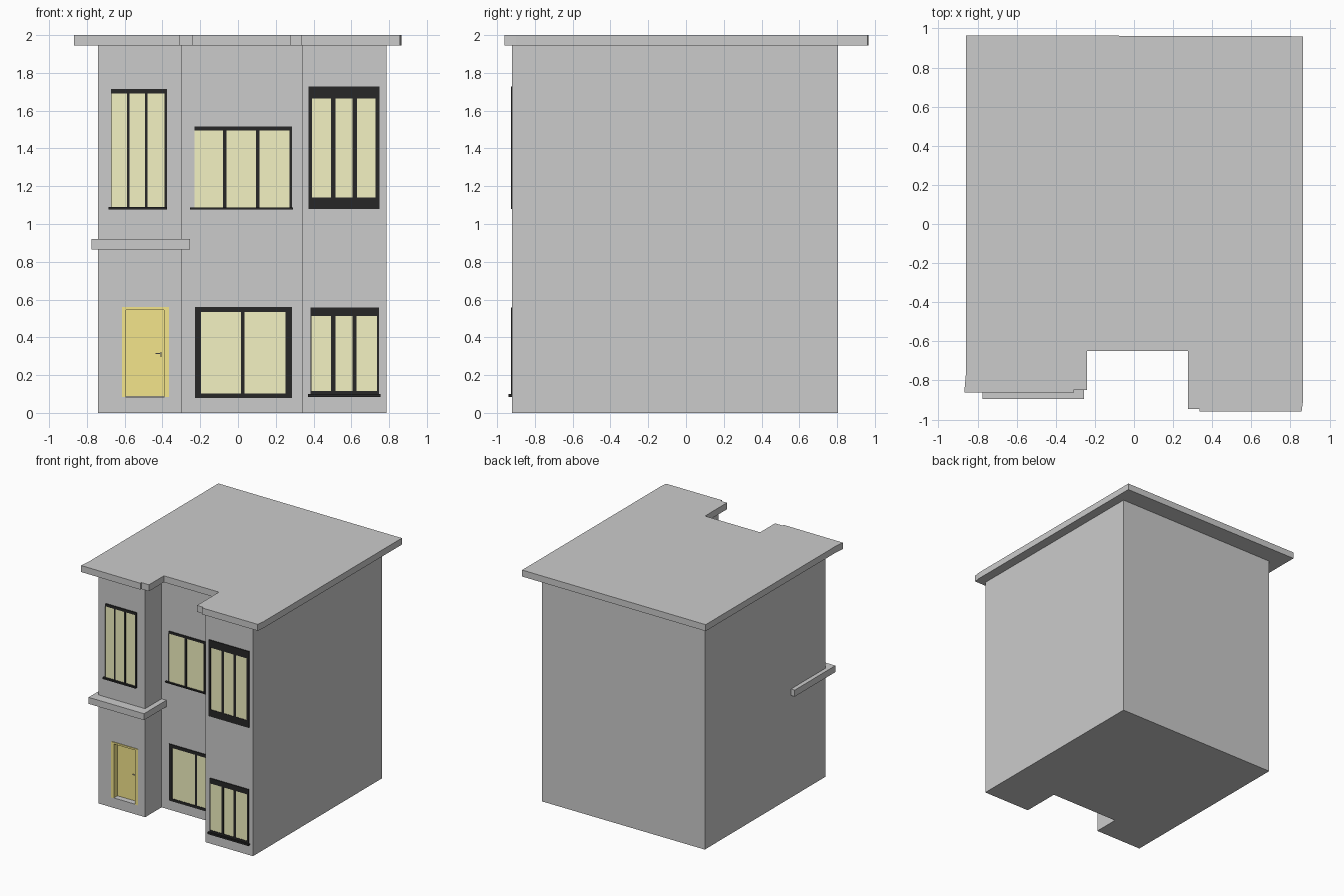
import bpy, bmesh
from mathutils import Vector

if "Cube" in bpy.data.objects:
    bpy.data.objects.remove(bpy.data.objects["Cube"])


def material(name, rgb):
    m = bpy.data.materials.new(name)
    m.diffuse_color = (*rgb, 1)
    m.use_nodes = True
    m.node_tree.nodes["Principled BSDF"].inputs["Base Color"].default_value = m.diffuse_color
    return m


GLASS = material("lit_glass", (0.9, 0.89, 0.54))
BLACK = material("black_frame", (0.02, 0.02, 0.02))
DOOR = material("door_yellow", (0.9, 0.78, 0.26))


def make(name, bm, mat=None):
    bmesh.ops.recalc_face_normals(bm, faces=bm.faces)
    me = bpy.data.meshes.new(name)
    bm.to_mesh(me)
    bm.free()
    ob = bpy.data.objects.new(name, me)
    bpy.context.collection.objects.link(ob)
    if mat:
        me.materials.append(mat)
    return ob


def prism(name, outline, z0, z1):
    bm = bmesh.new()
    face = bm.faces.new([bm.verts.new((x, y, z0)) for x, y in outline])
    ext = bmesh.ops.extrude_face_region(bm, geom=[face])["geom"]
    for v in ext:
        if isinstance(v, bmesh.types.BMVert):
            v.co.z = z1
    return make(name, bm)


def boxes(name, specs, mat=None):
    """One object from boxes given as (x0, x1, y0, y1, z0, z1)."""
    bm = bmesh.new()
    for x0, x1, y0, y1, z0, z1 in specs:
        vs = bmesh.ops.create_cube(bm, size=1)["verts"]
        for v in vs:
            v.co = Vector(((x0 + x1) / 2 + v.co.x * (x1 - x0),
                           (y0 + y1) / 2 + v.co.y * (y1 - y0),
                           (z0 + z1) / 2 + v.co.z * (z1 - z0)))
    return make(name, bm, mat)


LEFT, MID, RIGHT = -0.815, -0.595, -0.92  # front wall planes

# House body with recessed middle bay
body = prism("house_body", [
    (-0.74, 0.805), (-0.74, LEFT), (-0.30, LEFT), (-0.30, MID),
    (0.34, MID), (0.34, RIGHT), (0.785, RIGHT), (0.785, 0.805)], 0, 1.945)

# Overhanging roof slab with stepped front
prism("roof_slab", [
    (-0.86, 0.965), (-0.86, -0.77), (-0.868, -0.862), (-0.31, -0.865),
    (-0.31, -0.85), (-0.24, -0.85), (-0.24, -0.65), (0.277, -0.65),
    (0.277, -0.945), (0.335, -0.945), (0.335, -0.96), (0.857, -0.96),
    (0.865, -0.90), (0.865, 0.96)], 1.945, 2.0)

# Porch canopy wrapping the left block
boxes("porch_canopy", [(-0.775, -0.255, -0.895, -0.35, 0.865, 0.92)])

# Door recess cut into the wall
cutter = boxes("door_cutter", [(-0.597, -0.388, LEFT - 0.1, LEFT + 0.06, 0.085, 0.547)])
cutter.hide_render = True
mod = body.modifiers.new("door_recess", "BOOLEAN")
mod.object = cutter
mod.solver = "EXACT"
bpy.context.view_layer.objects.active = body
bpy.ops.object.modifier_apply(modifier=mod.name)
bpy.data.objects.remove(cutter)

# Door frame lines the recess
fy0, fy1 = LEFT - 0.006, LEFT + 0.058
boxes("door_frame", [(-0.615, -0.595, fy0, LEFT, 0.085, 0.56),
                     (-0.39, -0.365, fy0, LEFT, 0.085, 0.56),
                     (-0.595, -0.39, fy0, LEFT, 0.545, 0.56),
                     (-0.5965, -0.592, LEFT, fy1, 0.086, 0.546),
                     (-0.393, -0.3885, LEFT, fy1, 0.086, 0.546)], DOOR)
boxes("door_leaf", [(-0.592, -0.393, LEFT + 0.045, fy1, 0.087, 0.545)], DOOR)
boxes("door_handle", [(-0.437, -0.405, LEFT + 0.028, LEFT + 0.034, 0.311, 0.317),
                      (-0.411, -0.405, LEFT + 0.03, LEFT + 0.045, 0.295, 0.322)])


def window(name, wall, outer, glass, mullions, bar, sill=None):
    """outer and glass are (x0, x1, z0, z1); mullions are x centres."""
    ox0, ox1, oz0, oz1 = outer
    gx0, gx1, gz0, gz1 = glass
    front = wall - 0.007
    boxes(name + "_glass", [(gx0, gx1, wall - 0.003, wall + 0.01, gz0, gz1)], GLASS)
    parts = [(ox0, ox1, gz1, oz1), (ox0, ox1, oz0, gz0),
             (ox0, gx0, gz0, gz1), (gx1, ox1, gz0, gz1)]
    parts += [(x - bar / 2, x + bar / 2, gz0, gz1) for x in mullions]
    boxes(name + "_frame", [(a, b, front, wall + 0.01, c, d)
                            for a, b, c, d in parts if b - a > 0.001 and d - c > 0.001], BLACK)
    if sill:
        x0, x1, z0, z1 = sill
        boxes(name + "_sill", [(x0, x1, wall - 0.02, wall + 0.01, z0, z1)], BLACK)


# Windows, upper floor then ground floor
window("upper_left_window", LEFT, (-0.672, -0.377, 1.085, 1.715),
       (-0.671, -0.39, 1.09, 1.692), (-0.581, -0.486), 0.012, (-0.685, -0.377, 1.077, 1.09))
window("upper_middle_window", MID, (-0.23, 0.287, 1.083, 1.515),
       (-0.229, 0.272, 1.087, 1.495), (-0.07, 0.105), 0.018, (-0.255, 0.292, 1.078, 1.087))
window("upper_right_window", RIGHT, (0.372, 0.75, 1.08, 1.728),
       (0.393, 0.727, 1.14, 1.665), (0.504, 0.617), 0.024)
window("lower_middle_window", MID, (-0.227, 0.285, 0.08, 0.56),
       (-0.197, 0.252, 0.103, 0.533), (0.026,), 0.018)
window("lower_right_window", RIGHT, (0.384, 0.746, 0.1, 0.557),
       (0.39, 0.735, 0.117, 0.513), (0.504, 0.617), 0.022, (0.37, 0.755, 0.085, 0.1))
